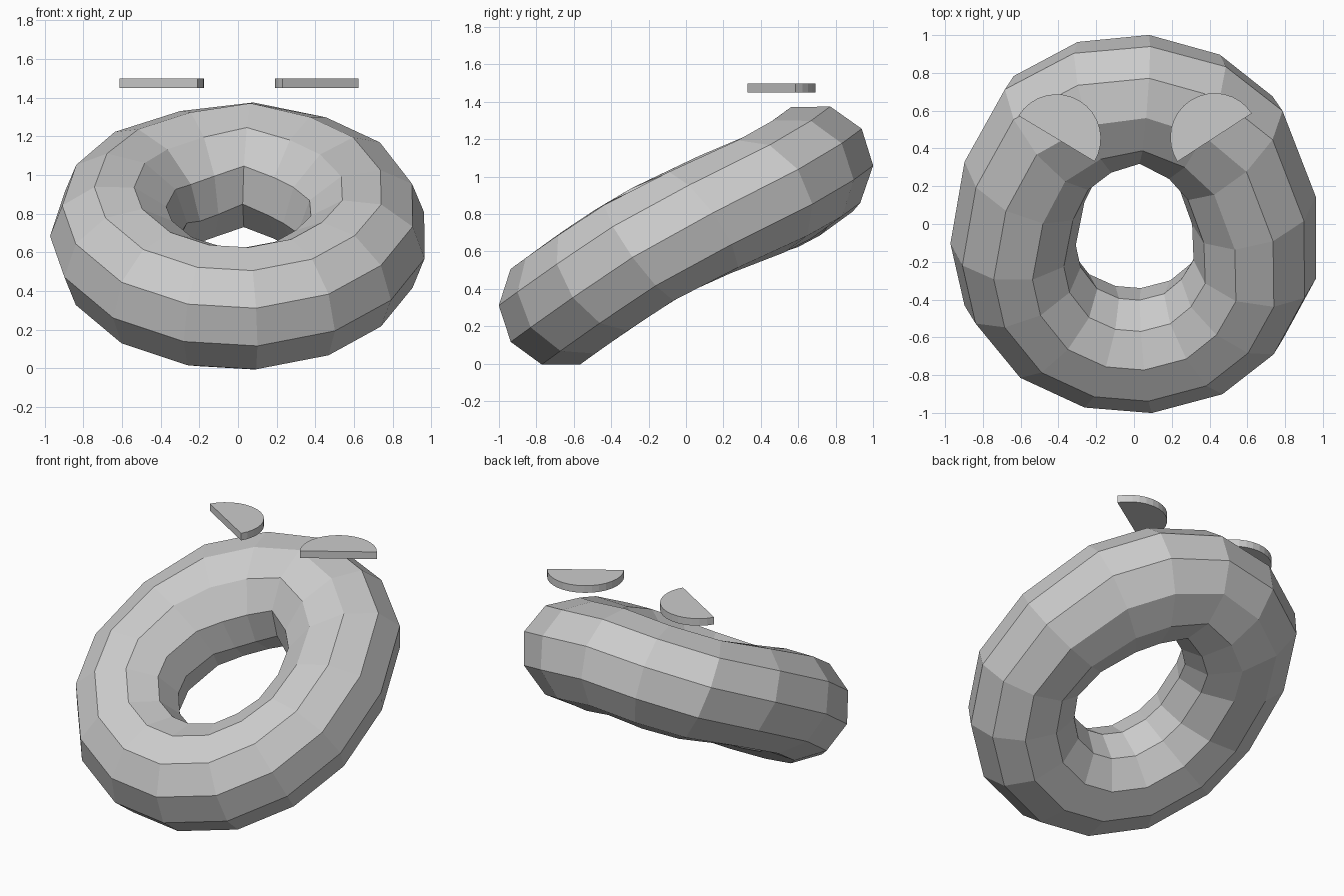
import bpy, bmesh, math
from mathutils import Vector

if "Cube" in bpy.data.objects:
    bpy.data.objects.remove(bpy.data.objects["Cube"])

def make_object(name, bm):
    bmesh.ops.recalc_face_normals(bm, faces=bm.faces[:])
    me = bpy.data.meshes.new(name)
    bm.to_mesh(me)
    bm.free()
    ob = bpy.data.objects.new(name, me)
    bpy.context.collection.objects.link(ob)
    return ob

# Tilted ring: ten-sided sections around a closed path, all sharing the ring's tilted axis
path = [(.065, -.67), (.33, -.60), (.52, -.45), (.64, -.23), (.635, .10),
        (.51, .45), (.32, .60), (.055, .672), (-.21, .65), (-.44, .53),
        (-.58, .25), (-.64, -.10), (-.59, -.33), (-.42, -.54), (-.18, -.65)]
pts = [Vector((x, y, .685 + .56 * y + .06 * (1 - (y / .675) ** 2))) for x, y in path]
# Steps away from the back -> (drop in height, pinch of the inner side)
back_shape = {0: (0, .03), 1: (.025, .08), 2: (.04, .12), 3: (.025, .07), 4: (.0, .02)}
n, sides, radius, back = len(pts), 10, .332, 7
for i, p in enumerate(pts):
    p.z -= back_shape.get(abs(i - back), (0, 0))[0]
tilt = math.radians(36)
axis = Vector((0, -math.sin(tilt), math.cos(tilt)))
rear = Vector((0, math.cos(tilt), math.sin(tilt)))
bm = bmesh.new()
rings = []
for i, p in enumerate(pts):
    tangent = (pts[(i + 1) % n] - p).normalized() + (p - pts[i - 1]).normalized()
    out = tangent.cross(axis).normalized()
    pinch = back_shape.get(abs(i - back), (0, 0))[1]
    ring = []
    for k in range(sides):
        a = 2 * math.pi * k / sides
        co = p + radius * (math.cos(a) * out + math.sin(a) * axis)
        co -= rear * pinch * (1 - math.cos(a)) / 2
        ring.append(bm.verts.new(co))
    rings.append(ring)
for i in range(n):
    a, b = rings[i], rings[(i + 1) % n]
    for k in range(sides):
        j = (k + 1) % sides
        bm.faces.new((a[k], a[j], b[j], b[k]))
make_object("tilted_ring", bm)

# Half-disc plates hovering above the back of the ring
def half_disc(name, cx, cy, facing, r=.235, z0=1.45, z1=1.498, segs=16):
    bm = bmesh.new()
    loop = []
    for i in range(segs + 1):
        a = facing - math.pi / 2 + math.pi * i / segs
        loop.append(bm.verts.new((cx + r * math.cos(a), cy + r * math.sin(a), z0)))
    face = bm.faces.new(loop)
    ext = bmesh.ops.extrude_face_region(bm, geom=[face], use_keep_orig=True)
    moved = [g for g in ext["geom"] if isinstance(g, bmesh.types.BMVert)]
    bmesh.ops.translate(bm, verts=moved, vec=(0, 0, z1 - z0))
    make_object(name, bm)

half_disc("left_half_disc", -.41, .452, math.radians(59))
half_disc("right_half_disc", .427, .458, math.radians(123))
